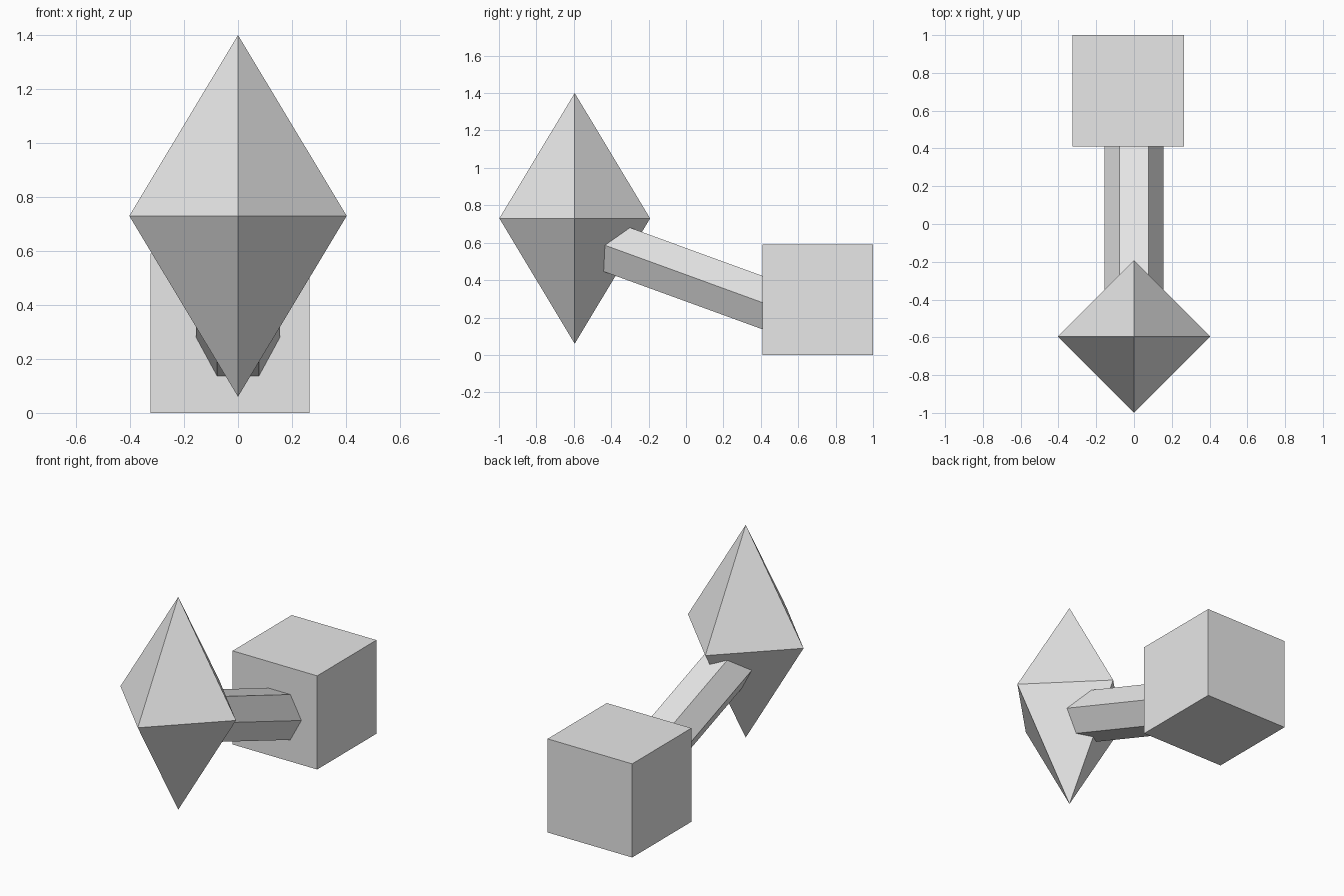
import bpy
import bmesh
from math import cos, sin, tau, radians
from mathutils import Matrix, Vector

default = bpy.data.objects.get("Cube")
if default:
    bpy.data.objects.remove(default, do_unlink=True)

# Single plain grey for every part
GREY = (0.8, 0.8, 0.8, 1)
grey = bpy.data.materials.new("light grey")
grey.use_nodes = True
grey.diffuse_color = GREY
for node in grey.node_tree.nodes:
    if node.type == "BSDF_PRINCIPLED":
        node.inputs["Base Color"].default_value = GREY


def finish(name, bm, location, rotation=(0, 0, 0)):
    bmesh.ops.recalc_face_normals(bm, faces=bm.faces)
    mesh = bpy.data.meshes.new(name)
    bm.to_mesh(mesh)
    bm.free()
    mesh.materials.append(grey)
    obj = bpy.data.objects.new(name, mesh)
    obj.location, obj.rotation_euler = location, rotation
    bpy.context.collection.objects.link(obj)
    return obj


def ring(bm, sides, radius, z):
    return [bm.verts.new((radius * cos(tau * i / sides), radius * sin(tau * i / sides), z))
            for i in range(sides)]


# Diamond head: two square pyramids sharing a base, corners on the axes
bm = bmesh.new()
belt = ring(bm, 4, 0.403, 0)
for tip_z in (0.67, -0.67):
    tip = bm.verts.new((0, 0, tip_z))
    for i in range(4):
        bm.faces.new((belt[i - 1], belt[i], tip))
finish("diamond_head", bm, (0, -0.595, 0.73))

# Hexagonal rod, sloping up from the block into the head
back, front = Vector((0, 0.6, 0.21)), Vector((0, -0.5, 0.611))
bm = bmesh.new()
half = (front - back).length / 2
ends = [ring(bm, 6, 0.155, z) for z in (-half, half)]
for end in ends:
    bm.faces.new(end)
for i in range(6):
    bm.faces.new((ends[0][i - 1], ends[0][i], ends[1][i], ends[1][i - 1]))
finish("hexagonal_rod", bm, (back + front) / 2, (radians(70), 0, 0))

# Block at the back, slightly off centre
bm = bmesh.new()
bmesh.ops.create_cube(bm, size=0.59)
finish("back_block", bm, (-0.03, 0.705, 0.295))
